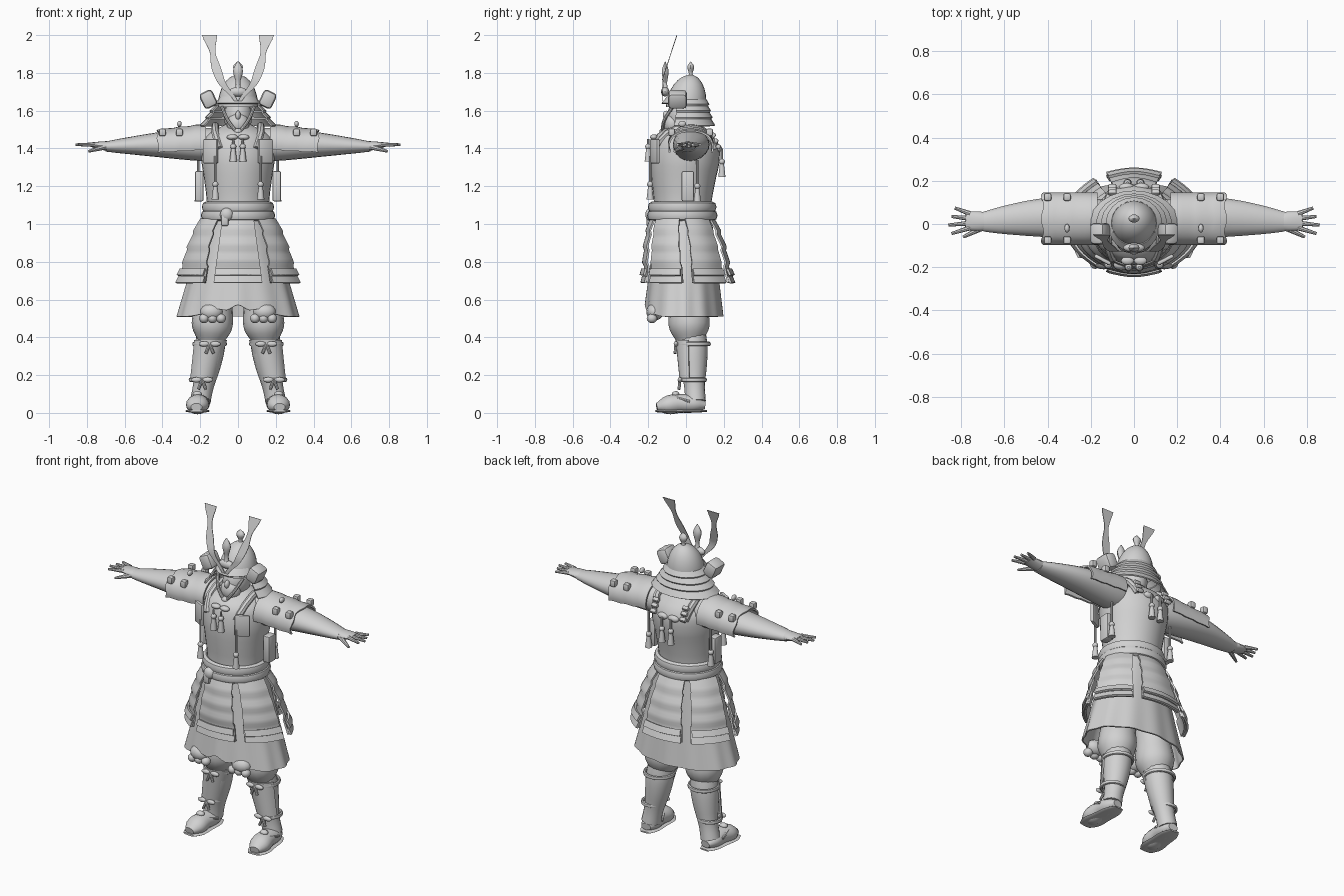
import bpy
import bmesh
from math import sin, cos, pi, tau, radians
from mathutils import Vector, Matrix

default_cube = bpy.data.objects.get("Cube")
if default_cube:
    bpy.data.objects.remove(default_cube)

grey = bpy.data.materials.new("plain grey")
grey.use_nodes = True
grey.diffuse_color = (.64, .64, .64, 1)
grey.node_tree.nodes["Principled BSDF"].inputs["Base Color"].default_value = grey.diffuse_color
parts = []


def finish(name, bm, mirror):
    """Turn a bmesh into a named part, optionally repeated on the other side."""
    if mirror:
        copied = bmesh.ops.duplicate(bm, geom=bm.verts[:] + bm.edges[:] + bm.faces[:])["geom"]
        for element in copied:
            if isinstance(element, bmesh.types.BMVert):
                element.co.x = -element.co.x
    bmesh.ops.recalc_face_normals(bm, faces=bm.faces)
    mesh = bpy.data.meshes.new(name)
    bm.to_mesh(mesh)
    bm.free()
    mesh.materials.append(grey)
    part = bpy.data.objects.new(name, mesh)
    bpy.context.collection.objects.link(part)
    parts.append(part)


def sample(keys, t):
    """Smooth curve through evenly spaced keys, with t from start to end."""
    last = len(keys) - 1
    index = min(int(t * last), last - 1)
    f = t * last - index
    before, start = keys[max(index - 1, 0)], keys[index]
    end, after = keys[index + 1], keys[min(index + 2, last)]
    slope_in, slope_out = (end - before) / 2, (after - start) / 2
    bend = (end - start) * 3 - slope_in * 2 - slope_out
    twist = (start - end) * 2 + slope_in + slope_out
    return start + slope_in * f + bend * f * f + twist * f * f * f


def sweep(name, path, widths, flats=(1, 1), sides=16, steps=14, mirror=False):
    """Skin elliptical rings along a path; flats is the ratio of depth to width."""
    bm = bmesh.new()
    path = [Vector(point) for point in path]
    centres = [sample(path, i / steps) for i in range(steps + 1)]
    run = (path[-1] - path[0]).normalized()
    reference = Vector((0, 1, 0)) if abs(run.z) > .7 else Vector((0, 0, 1))
    loops = []
    for i, centre in enumerate(centres):
        along = (centres[min(i + 1, steps)] - centres[max(i - 1, 0)]).normalized()
        across = along.cross(reference).normalized()
        width = sample(widths, i / steps)
        depth = width * sample(flats, i / steps)
        turns = [tau * k / sides for k in range(sides)]
        loops.append([bm.verts.new(centre + across * width * cos(turn)
                                   + across.cross(along) * depth * sin(turn)) for turn in turns])
    for low, high in zip(loops, loops[1:]):
        for k in range(sides):
            bm.faces.new((low[k - 1], low[k], high[k], high[k - 1]))
    bm.faces.new(loops[0])
    bm.faces.new(loops[-1])
    finish(name, bm, mirror)


def cord(name, path, radius=.008, mirror=False):
    sweep(name, path, (radius, radius), sides=8, steps=8, mirror=mirror)


def surface(name, shape, columns, rows, thick=0, mirror=False):
    """Grid surface from shape(u, v), with u and v running from start to end."""
    bm = bmesh.new()
    grid = [[bm.verts.new(shape(u / columns, v / rows)) for u in range(columns + 1)]
            for v in range(rows + 1)]
    for upper, lower in zip(grid, grid[1:]):
        for k in range(columns):
            bm.faces.new((upper[k], upper[k + 1], lower[k + 1], lower[k]))
    bmesh.ops.remove_doubles(bm, verts=bm.verts, dist=.0001)
    bmesh.ops.recalc_face_normals(bm, faces=bm.faces)
    if thick:
        bmesh.ops.solidify(bm, geom=bm.faces[:], thickness=thick)
    finish(name, bm, mirror)


def band(name, centre, width, depth, roll, mirror=False):
    """Closed ring of rope or cloth lying around a vertical axis."""
    x, y, z = centre

    def shape(u, v):
        swell = roll * cos(tau * v)
        return (x + (width + swell) * sin(tau * u), y + (depth + swell) * cos(tau * u),
                z + roll * 1.3 * sin(tau * v))
    surface(name, shape, 32, 8, mirror=mirror)


def block(name, place, size, turn=0, axis="Y", bevel=.008, mirror=True):
    bm = bmesh.new()
    bmesh.ops.create_cube(bm, size=1)
    bmesh.ops.scale(bm, vec=size, verts=bm.verts)
    bmesh.ops.bevel(bm, geom=bm.edges[:], offset=bevel, segments=2, affect="EDGES", profile=.5)
    bm.transform(Matrix.Translation(place) @ Matrix.Rotation(radians(turn), 4, axis))
    finish(name, bm, mirror)


def ball(name, place, size, mirror=False):
    bm = bmesh.new()
    bmesh.ops.create_uvsphere(bm, u_segments=16, v_segments=10, radius=1)
    bm.transform(Matrix.Translation(place) @ Matrix.Diagonal((*size, 1)))
    finish(name, bm, mirror)


def tassel(name, x, y, top, bottom, width=.02):
    bell = bottom + width * 4
    cord(name + "_cord", [(x, y, top), (x, y, bell)], width / 3, True)
    ball(name + "_knot", (x, y, bell), [width * .8] * 3, True)
    sweep(name, [(x, y, bell), (x, y, bottom)], (width / 2, width), sides=10, mirror=True)


# Torso armour and belt
sweep("cuirass", [(0, -.02, 1.02), (0, -.01, 1.3), (0, .02, 1.53)],
      (.17, .165, .18, .195, .18, .06), (.9, .95, .85), sides=32)
for level, girth in ((1.09, .17), (1.045, .175)):
    band("belt", (0, -.02, level), girth, girth - .01, .022)
ball("belt_knot", (-.06, -.19, 1.05), (.035, .025, .035))
block("belt_tail", (-.07, -.2, 1.02), (.04, .02, .06), mirror=False)
cord("shoulder_strap", [(.1, -.16, 1.4), (.12, -.1, 1.48), (.12, .02, 1.52),
                        (.12, .11, 1.48), (.1, .15, 1.4)], .02, True)
block("chest_plate", (.145, -.165, 1.385), (.085, .02, .13), 28, "Z")
block("side_case", (.205, .01, 1.2), (.045, .065, .16))
for step in range(3):
    block("back_strap_buckle", (.1, .145 + step * .013, 1.47 - step * .03), (.04, .025, .025), -35, "X")

# Hanging cords and bows
tassel("front_tassel", .12, -.19, 1.36, 1.13)
tassel("chest_tassel", .025, -.2, 1.45, 1.33)
tassel("back_tassel", .03, .19, 1.4, 1.25)
tassel("side_tassel", .21, .06, 1.34, 1.12)
ball("back_bow", (.035, .17, 1.4), (.035, .02, .02), True)
ball("chest_bow", (.03, -.17, 1.46), (.03, .02, .015), True)


# Robe skirt with a raised, scalloped front hem
def robe(u, v):
    turn = tau * u
    front = max(0, cos(turn)) ** 6
    hem = .51 + front * (.05 + .012 * cos(16 * turn))
    pleat = 1 + .018 * v * cos(12 * turn)
    return (pleat * (.17 + .15 * v) * sin(turn), -.01 - pleat * (.145 + .06 * v) * cos(turn),
            1.04 + (hem - 1.04) * v)


surface("robe_skirt", robe, 96, 14, .008)
ball("robe_gather", (.14, -.165, .535), (.06, .045, .045), True)
for x in (.09, .135, .18):
    ball("robe_scallop", (x, -.18, .5), (.026, .028, .025), True)


# Tiered hip plates around the waist
def rim(turn, drop):
    return Vector(((.2 + .11 * drop) * sin(turn),
                   .03 * drop - .02 - (.165 + .06 * drop) * cos(turn), 1.03 - .34 * drop))


def hip_plate(name, facing, half, mirror):
    outward = Vector((sin(facing), -cos(facing), 0))

    def sheet(start, end, lift, tiers):
        def shape(u, v):
            drop = start + (end - start) * v
            edge = rim(facing - half, drop).lerp(rim(facing + half, drop), u)
            tier = v * tiers % 1 if v < 1 else 1
            return edge + outward * (lift + .02 * (sin(pi * u) + sin(pi * drop)) + .012 * tier)
        return shape
    surface(name, sheet(0, 1, 0, 4), 8, 16, .01, mirror)
    for start in (.78, .9):
        surface(name + "_band", sheet(start, start + .1, .015, 1), 8, 2, .012, mirror)


hip_plate("front_hip_plate", 0, .43, False)
hip_plate("back_hip_plate", pi, .43, False)
hip_plate("front_side_hip_plate", 1.02, .46, True)
hip_plate("back_side_hip_plate", pi - 1.02, .46, True)

# Legs: baggy knees, shin guards and sandals
sweep("baggy_knee", [(.12, .01, .65), (.145, .02, .38)], (.1, .1, .108, .07), mirror=True)
sweep("lower_leg", [(.14, .03, .42), (.165, .04, .24), (.2, .05, .06)],
      (.075, .08, .07, .055, .055), mirror=True)


def shin(u, v):
    turn = (u - .5) * 2.6
    reach = .09 - .02 * v
    return (.145 + .04 * v + reach * sin(turn), .035 - reach * cos(turn), .385 - .2 * v)


surface("shin_guard", shin, 12, 4, .009, True)
for x, z, girth in ((.15, .365, .083), (.19, .175, .062)):
    band("leg_tie", (x, .04, z), girth, girth, .009, True)
    for way in (-1, 1):
        ball("leg_bow", (x + .03 * way, .03 - girth, z), (.028, .012, .014), True)
        cord("leg_bow_end", [(x, .03 - girth, z), (x + .02 * way, .025 - girth, z - .05)], mirror=True)
sweep("shoe", [(.2, .1, .04), (.21, -.03, .05), (.22, -.155, .03)],
      (.03, .055, .055, .06, .03), (.7, .9, .7), mirror=True)
sweep("sandal_sole", [(.2, .11, .01), (.22, -.16, .01)], (.03, .055, .06, .065, .04), (.15, .15), mirror=True)
for way in (-1, 1):
    cord("sandal_strap", [(.22, -.125, .06), (.215 + .03 * way, -.06, .08),
                          (.205 + .055 * way, .02, .06)], mirror=True)
ball("sandal_knot", (.215, -.055, .1), (.025, .02, .015), True)

# Arms and hands
sweep("sleeve", [(.1, .02, 1.42), (.4, .03, 1.42), (.7, .01, 1.41)],
      (.085, .095, .095, .085, .065, .045), (1, .75, .6), sides=20, mirror=True)
sweep("palm", [(.66, .01, 1.41), (.78, .015, 1.42)], (.04, .045, .04), (.7, .3), mirror=True)
for finger in range(4):
    spread = (finger - 1.5) * .022
    reach = .86 - .015 * abs(spread / .022 - .5)
    sweep("finger", [(.76, .015 - spread, 1.42), (reach, .015 - spread * 1.8, 1.42)],
          (.012, .007), sides=8, steps=4, mirror=True)
sweep("thumb", [(.7, -.015, 1.41), (.79, -.06, 1.385)], (.016, .007), sides=8, steps=4, mirror=True)


# Shoulder guards draped over the arms
def shoulder(u, v):
    turn = (u - .5) * 3.7
    hang = .025 * max(0, abs(turn) - 1) * v
    return (.17 + .255 * v + .006 * cos(6 * turn) * v, .025 + .122 * sin(turn),
            1.42 + (.108 - .03 * v) * cos(turn) + .006 * (v * 3 % 1) - hang)


surface("shoulder_guard", shoulder, 20, 9, .01, True)
for x in (.31, .4):
    for y in (-.075, .125):
        block("shoulder_knot", (x, y, 1.485), (.035, .035, .04))
ball("shoulder_end_knot", (.31, -.02, 1.53), (.012, .02, .016), True)

# Face, mask and chin cords
ball("head", (0, -.01, 1.57), (.075, .09, .1))
ball("jaw_mask", (0, -.07, 1.53), (.06, .05, .06))
ball("nose", (0, -.105, 1.575), (.014, .018, .025))
cord("chin_cord", [(.085, -.07, 1.62), (.055, -.115, 1.55), (.01, -.125, 1.49)], .009, True)
ball("chin_knot", (0, -.125, 1.49), (.022, .016, .016))


# Helmet bowl, brim, neck guard and side flaps
def bowl(u, v):
    radius = .107 * cos(v * pi / 2)
    return (radius * sin(tau * u), .025 * v - radius * cos(tau * u), 1.62 + .17 * sin(v * pi / 2))


def brim(u, v):
    turn = (u - .5) * 2.4
    return ((.1 + .02 * v) * sin(turn), -(.1 + .03 * v) * cos(turn), 1.675 - .035 * v)


def neck_guard(u, v):
    turn = (u - .5) * 4.1
    step = .012 * (v * 4 % 1 if v < 1 else 1)
    return ((.105 + .088 * v + step) * sin(turn), .005 + (.103 + .035 * v + step) * cos(turn),
            1.66 - .138 * v)


surface("helmet_bowl", bowl, 24, 8)
surface("helmet_brim", brim, 16, 2, .008)
surface("neck_guard", neck_guard, 14, 16, .008)
block("helmet_side_flap", (.157, -.045, 1.66), (.075, .1, .09), 25, bevel=.02)


# Helmet horns and crests
def horn(u, v):
    inner = sample((0, .06, .09, .12, .11), v)
    outer = sample((.02, .1, .14, .15, .19), v)
    return (inner + (outer - inner) * u, max(-.128, .115 * v - .165), 1.65 + .35 * v)


surface("helmet_horn", horn, 2, 16, .004, True)
for name, y, base in (("brow_crest", -.11, 1.7), ("crown_crest", .025, 1.77)):
    sweep(name, [(0, y, base), (0, y, 1.86)], (.02, .012, .026, .003), (1, .6), sides=10)
ball("brow_mount", (0, -.11, 1.7), (.05, .022, .025))

# Smooth shading that keeps hard edges
bpy.ops.object.select_all(action="DESELECT")
for part in parts:
    part.select_set(True)
bpy.context.view_layer.objects.active = parts[0]
bpy.ops.object.shade_smooth_by_angle(angle=radians(40))
